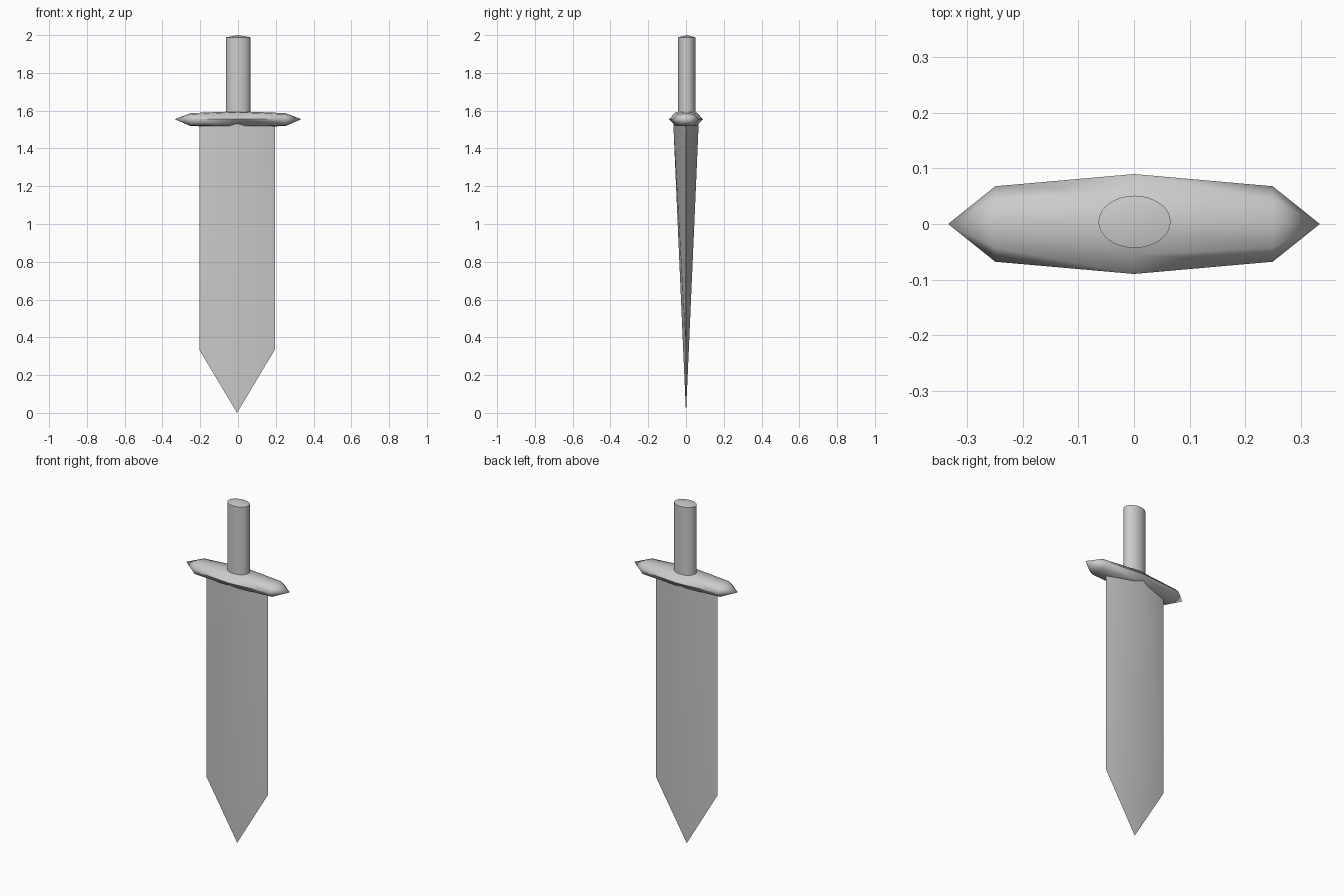
import bpy, bmesh, math

if "Cube" in bpy.data.objects:
    bpy.data.objects.remove(bpy.data.objects["Cube"])


def loft(name, rings, start_tip=None, end_tip=None, angle=35):
    """Skin a list of equal-sized rings, closing ends with a tip point or a cap."""
    bm = bmesh.new()
    loops = [[bm.verts.new(p) for p in ring] for ring in rings]
    n = len(loops[0])
    for a, b in zip(loops, loops[1:]):
        for i in range(n):
            j = (i + 1) % n
            bm.faces.new((a[i], a[j], b[j], b[i]))
    for loop, tip in ((loops[0], start_tip), (loops[-1], end_tip)):
        if tip:
            v = bm.verts.new(tip)
            for i in range(n):
                bm.faces.new((loop[i], loop[(i + 1) % n], v))
        else:
            bm.faces.new(loop)
    bmesh.ops.recalc_face_normals(bm, faces=bm.faces)
    mesh = bpy.data.meshes.new(name)
    bm.to_mesh(mesh)
    bm.free()
    obj = bpy.data.objects.new(name, mesh)
    bpy.context.collection.objects.link(obj)
    bpy.ops.object.select_all(action='DESELECT')
    obj.select_set(True)
    bpy.context.view_layer.objects.active = obj
    bpy.ops.object.shade_smooth_by_angle(angle=math.radians(angle))
    return obj


# Blade: diamond section, ridge thinning evenly down to the point
def diamond(z_edge, z_ridge, half_thick):
    cx = -0.005
    return [(cx - 0.2, 0, z_edge), (cx, -half_thick, z_ridge),
            (cx + 0.2, 0, z_edge), (cx, half_thick, z_ridge)]


loft("blade", [diamond(1.55, 1.55, 0.068), diamond(0.335, 0.335, 0.015)],
     end_tip=(-0.005, 0, 0))


# Guard: octagonal sections along x with pointed ends
def guard_section(x, half_y, top, bottom):
    w = half_y * 0.62
    return [(x, half_y, 1.555), (x, w, top - 0.006), (x, 0, top),
            (x, -w, top - 0.006), (x, -half_y, 1.555),
            (x, -w, bottom + 0.004), (x, 0, bottom), (x, w, bottom + 0.004)]


loft("guard", [guard_section(-0.25, 0.068, 1.587, 1.518),
               guard_section(0, 0.09, 1.597, 1.515),
               guard_section(0.25, 0.068, 1.587, 1.518)],
     start_tip=(-0.335, 0, 1.555), end_tip=(0.335, 0, 1.555), angle=80)


# Grip: oval rod with a very shallow pointed cap
def oval(z, sides=32):
    return [(0.001 + 0.065 * math.cos(2 * math.pi * i / sides),
             0.004 + 0.047 * math.sin(2 * math.pi * i / sides), z)
            for i in range(sides)]


loft("grip", [oval(1.56), oval(1.988)], end_tip=(0.001, 0.004, 2.0))
